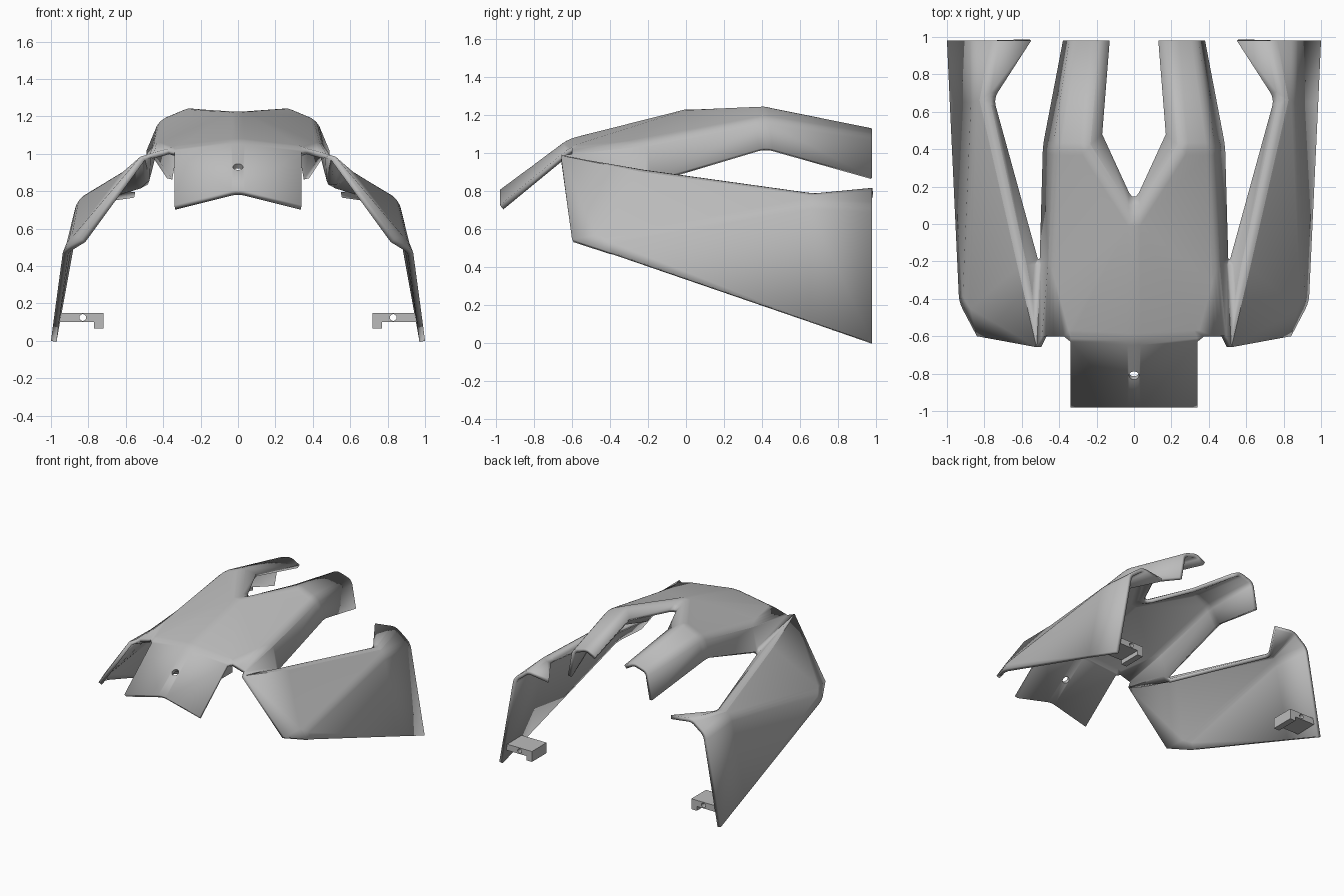
import bpy, bmesh, math
from mathutils import Vector

cube = bpy.data.objects.get("Cube")
if cube:
    bpy.data.objects.remove(cube, do_unlink=True)

grey = bpy.data.materials.new("plain grey")
grey.use_nodes = True
colour = (0.5, 0.5, 0.5, 1)
grey.diffuse_color = colour
grey.node_tree.nodes["Principled BSDF"].inputs["Base Color"].default_value = colour


def make_object(name, bm):
    mesh = bpy.data.meshes.new(name)
    bm.to_mesh(mesh)
    bm.free()
    ob = bpy.data.objects.new(name, mesh)
    bpy.context.collection.objects.link(ob)
    mesh.materials.append(grey)
    return ob


def add_hole(target, name, centre, axis, radius, depth):
    # Drill a round hole with a hidden cutter
    turn = Vector((0, 0, 1)).rotation_difference(Vector(axis))
    bm = bmesh.new()
    bmesh.ops.create_cone(bm, cap_ends=True, segments=24, radius1=radius,
                          radius2=radius, depth=depth)
    cutter = make_object(name, bm)
    cutter.location = centre
    cutter.rotation_euler = turn.to_euler()
    cutter.hide_render = True
    cutter.hide_viewport = True
    mod = target.modifiers.new("hole", 'BOOLEAN')
    mod.operation = 'DIFFERENCE'
    mod.solver = 'EXACT'
    mod.object = cutter


def smooth(ob, angle):
    bpy.ops.object.select_all(action='DESELECT')
    ob.select_set(True)
    bpy.context.view_layer.objects.active = ob
    bpy.ops.object.shade_smooth_by_angle(angle=math.radians(angle))


# Corner points of the left half of the shell
points = {
    # front plate
    "nose_mid": (0, -.98, .81), "nose": (.34, -.98, .725),
    "brow_mid": (0, -.62, 1.075), "brow": (.34, -.602, 1.035),
    # roof and rear prong
    "peak": (0, 0, 1.235), "ridge": (.26, .4, 1.253), "ridge_end": (.21, .98, 1.135),
    "slot": (0, .11, 1.19), "slot_side": (.17, .48, 1.2), "slot_end": (.13, .98, 1.09),
    "edge": (.46, -.6, 1.005), "edge_mid": (.45, -.2, 1.07),
    "edge_top": (.42, .4, 1.185), "edge_end": (.34, .98, 1.095),
    "valley": (.505, -.22, .845), "wall": (.487, .42, 1.03), "wall_end": (.38, .98, .87),
    # side panel
    "root": (.53, -.6, .98), "crest": (.6, -.22, .925),
    "crest_back": (.8, .67, .8), "crest_end": (.74, .98, .82),
    "lip": (.75, .67, .765), "lip_end": (.55, .98, .795),
    "toe": (.84, -.6, .545), "shoulder": (.9, -.42, .55),
    "shoulder_back": (.865, .65, .74), "shoulder_end": (.87, .98, .72),
    "hem": (.935, -.42, .485), "hem_back": (.985, .65, .115), "hem_end": (1, .98, 0),
}
faces = [
    # front plate and roof
    ("nose_mid", "nose", "brow", "brow_mid"),
    ("brow_mid", "brow", "peak"),
    ("brow", "edge", "edge_mid"),
    ("brow", "edge_mid", "peak"),
    ("peak", "edge_mid", "edge_top"),
    ("peak", "edge_top", "ridge"),
    # rear prong
    ("peak", "ridge", "slot_side", "slot"),
    ("ridge", "ridge_end", "slot_end", "slot_side"),
    ("ridge", "edge_top", "edge_end", "ridge_end"),
    ("edge_top", "wall", "wall_end", "edge_end"),
    ("edge_mid", "valley", "wall", "edge_top"),
    # valley and lip
    ("edge", "root", "valley", "edge_mid"),
    ("root", "crest", "valley"),
    ("crest", "crest_back", "lip", "valley"),
    ("crest_back", "crest_end", "lip_end", "lip"),
    # side panel
    ("root", "toe", "shoulder"),
    ("root", "shoulder", "crest"),
    ("crest", "shoulder", "shoulder_back", "crest_back"),
    ("crest_back", "shoulder_back", "shoulder_end", "crest_end"),
    ("toe", "hem", "shoulder"),
    ("shoulder", "hem", "hem_back", "shoulder_back"),
    ("shoulder_back", "hem_back", "hem_end", "shoulder_end"),
]

# Shell: half surface, mirrored, creases rounded, then thickened inward
bm = bmesh.new()
verts = {name: bm.verts.new(co) for name, co in points.items()}
for names in faces:
    bm.faces.new([verts[name] for name in names])
bmesh.ops.recalc_face_normals(bm, faces=bm.faces)
bm.faces.ensure_lookup_table()
if bm.faces[0].normal.z < 0:
    bmesh.ops.reverse_faces(bm, faces=bm.faces)
shell = make_object("fairing_shell", bm)
mod = shell.modifiers.new("mirror", 'MIRROR')
mod.use_clip = True
mod = shell.modifiers.new("round creases", 'BEVEL')
mod.width = .035
mod.segments = 3
mod.limit_method = 'ANGLE'
mod.angle_limit = math.radians(14)
mod = shell.modifiers.new("thickness", 'SOLIDIFY')
mod.thickness = .03
mod.offset = -1
add_hole(shell, "plate_hole_cutter", (0, -.81, .93), (0, -.6, .8), .027, .3)
smooth(shell, 32)

# Mounting brackets: hooked profile extruded along y, drilled and mirrored
bm = bmesh.new()
profile = [(.72, .065), (.77, .065), (.77, .1), (.966, .1), (.96, .15), (.72, .15)]
face = bm.faces.new([bm.verts.new((x, .77, z)) for x, z in profile])
new = bmesh.ops.extrude_face_region(bm, geom=[face])["geom"]
bmesh.ops.translate(bm, vec=(0, .19, 0),
                    verts=[v for v in new if isinstance(v, bmesh.types.BMVert)])
bmesh.ops.recalc_face_normals(bm, faces=bm.faces)
brackets = make_object("mounting_brackets", bm)
add_hole(brackets, "bracket_hole_cutter", (.83, .87, .125), (0, 1, 0), .018, .5)
brackets.modifiers.new("mirror", 'MIRROR')
smooth(brackets, 30)
